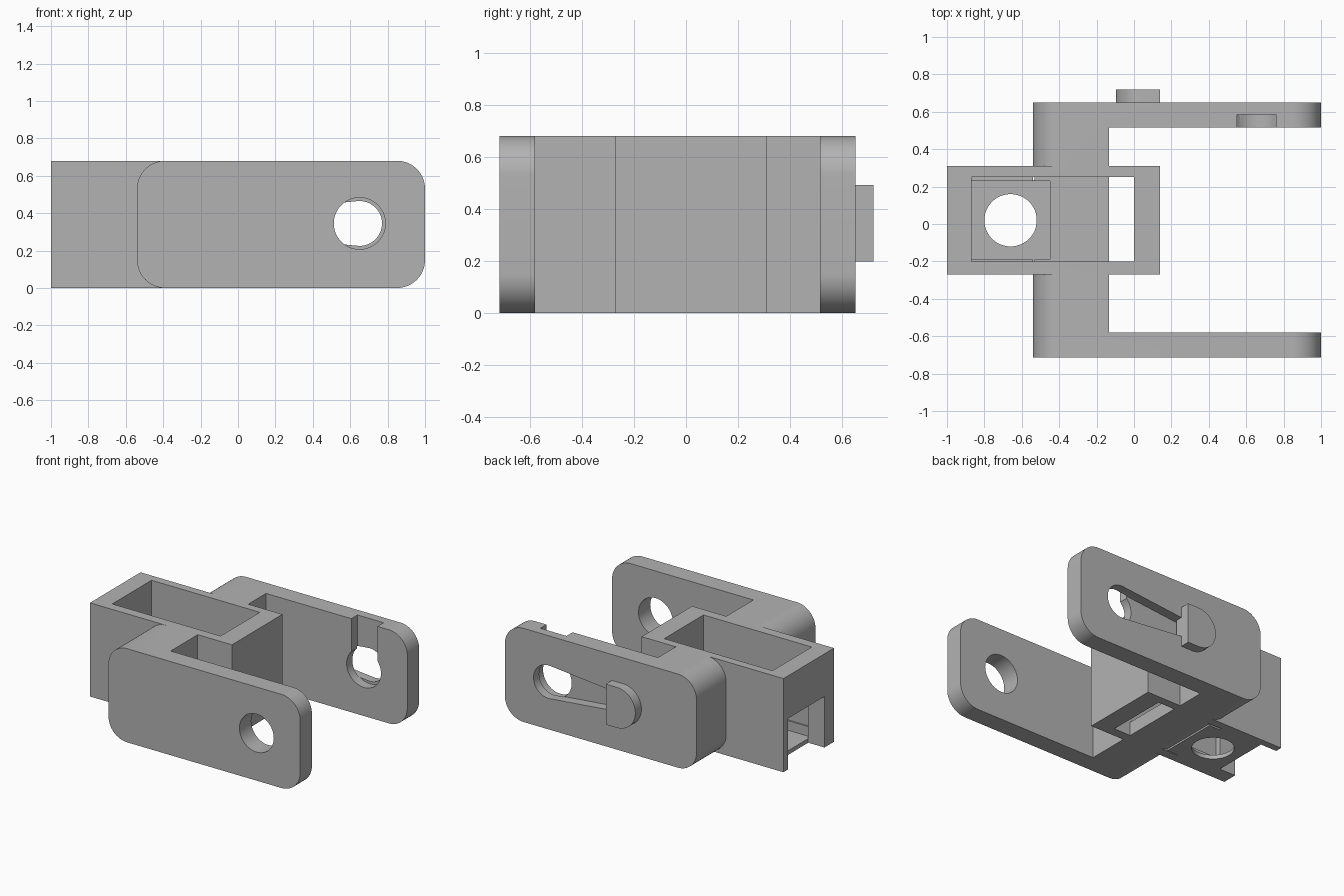
import bpy, bmesh, math
from mathutils import Vector

if "Cube" in bpy.data.objects:
    bpy.data.objects.remove(bpy.data.objects["Cube"], do_unlink=True)

grey = bpy.data.materials.new("plain_grey")
grey.use_nodes = True
COLOUR = (0.45, 0.45, 0.45, 1)
grey.diffuse_color = COLOUR
grey.node_tree.nodes["Principled BSDF"].inputs["Base Color"].default_value = COLOUR


def prism(name, points, direction):
    """Extrude a closed 3D outline along a direction."""
    bm = bmesh.new()
    face = bm.faces.new([bm.verts.new(p) for p in points])
    new = bmesh.ops.extrude_face_region(bm, geom=[face])["geom"]
    bmesh.ops.translate(bm, vec=Vector(direction),
                        verts=[v for v in new if isinstance(v, bmesh.types.BMVert)])
    bmesh.ops.recalc_face_normals(bm, faces=bm.faces)
    mesh = bpy.data.meshes.new(name)
    bm.to_mesh(mesh)
    bm.free()
    mesh.materials.append(grey)
    obj = bpy.data.objects.new(name, mesh)
    bpy.context.collection.objects.link(obj)
    return obj


def block(name, x, y, z):
    outline = [(x[0], y[0], z[0]), (x[1], y[0], z[0]), (x[1], y[1], z[0]), (x[0], y[1], z[0])]
    return prism(name, outline, (0, 0, z[1] - z[0]))


def side_plate(name, outline, y):
    """Extrude an x-z outline between two y positions."""
    return prism(name, [(px, y[0], pz) for px, pz in outline], (0, y[1] - y[0], 0))


def arc(cx, cz, r, start, end, steps=16):
    angles = [math.radians(start + (end - start) * i / steps) for i in range(steps + 1)]
    return [(cx + r * math.cos(a), cz + r * math.sin(a)) for a in angles]


def circle(cx, cz, r):
    return arc(cx, cz, r, 0, 360, 48)[:-1]


def combine(target, tool, operation):
    """Apply a boolean and discard the tool."""
    tool.hide_render = True
    mod = target.modifiers.new("boolean", "BOOLEAN")
    mod.operation, mod.solver, mod.object = operation, "EXACT", tool
    bpy.context.view_layer.objects.active = target
    bpy.ops.object.modifier_apply(modifier=mod.name)
    bpy.data.objects.remove(tool, do_unlink=True)


def cut(target, tool):
    combine(target, tool, "DIFFERENCE")


def join(target, tool):
    combine(target, tool, "UNION")


H = 0.68           # overall height
R = 0.15           # corner radius of the arms
PIN = (0.65, 0.345)
CAVITY_Y = (-0.2, 0.25)
POCKET_Y = (-0.19, 0.23)

# Fork: rounded slab with the gap between the arms removed
slab = (arc(1 - R, R, R, -90, 0) + arc(1 - R, H - R, R, 0, 90)
        + arc(-0.54 + R, H - R, R, 90, 180) + arc(-0.54 + R, R, R, 180, 270))
body = side_plate("fork_bracket", slab, (-0.715, 0.65))
cut(body, block("arm_gap", (-0.135, 1.2), (-0.58, 0.515), (-1, 2)))
cut(body, block("bar_cavity", (-0.7, 0.2), CAVITY_Y, (0.1, 2)))

# Hollow box through the crossbar, with its floor
box = block("box", (-1, 0.14), (-0.27, 0.31), (0, H))
cut(box, block("box_cavity", (-0.87, 0), CAVITY_Y, (-1, 2)))
join(body, box)
join(body, block("box_floor", (-0.9, -0.54), (-0.22, 0.27), (0, 0.1)))

# Pocket with a thin bottom, hole and end opening
cut(body, block("pocket", (-0.87, -0.45), POCKET_Y, (-0.1, 0.3)))
join(body, block("pocket_floor", (-0.875, -0.45), (-0.195, 0.235), (0, 0.03)))
cut(body, block("end_opening", (-1.1, -0.87), (-0.16, 0.26), (-0.1, 0.37)))
cut(body, prism("floor_hole", [(px, py, -0.1) for px, py in circle(-0.66, 0.02, 0.14)], (0, 0, 0.3)))

# Pin hole in the front arm, pin seat and entry slot inside the rear arm
cut(body, side_plate("front_pin_hole", circle(*PIN, 0.138), (-0.9, -0.5)))
cut(body, side_plate("rear_pin_seat", circle(*PIN, 0.138), (0.4, 0.585)))
cut(body, block("entry_slot", (0.55, 0.76), (0.4, 0.585), (PIN[1], 0.8)))

# Tapered groove on the outside of the rear arm
groove = arc(*PIN, 0.12, -98, 98, 28) + [(0.08, PIN[1] + 0.065), (0.08, PIN[1] - 0.065)]
cut(body, side_plate("groove", groove, (0.58, 0.8)))

# D-shaped catch at the end of the groove
catch_outline = arc(0.05, PIN[1], 0.147, 90, 270, 24) + [(0.14, PIN[1] - 0.147), (0.14, PIN[1] + 0.147)]
catch = side_plate("groove_catch", catch_outline, (0.6, 0.72))
join(body, catch)

# Smooth the rounded faces only
for o in bpy.context.selected_objects:
    o.select_set(False)
body.select_set(True)
bpy.context.view_layer.objects.active = body
bpy.ops.object.shade_smooth_by_angle(angle=math.radians(30))
